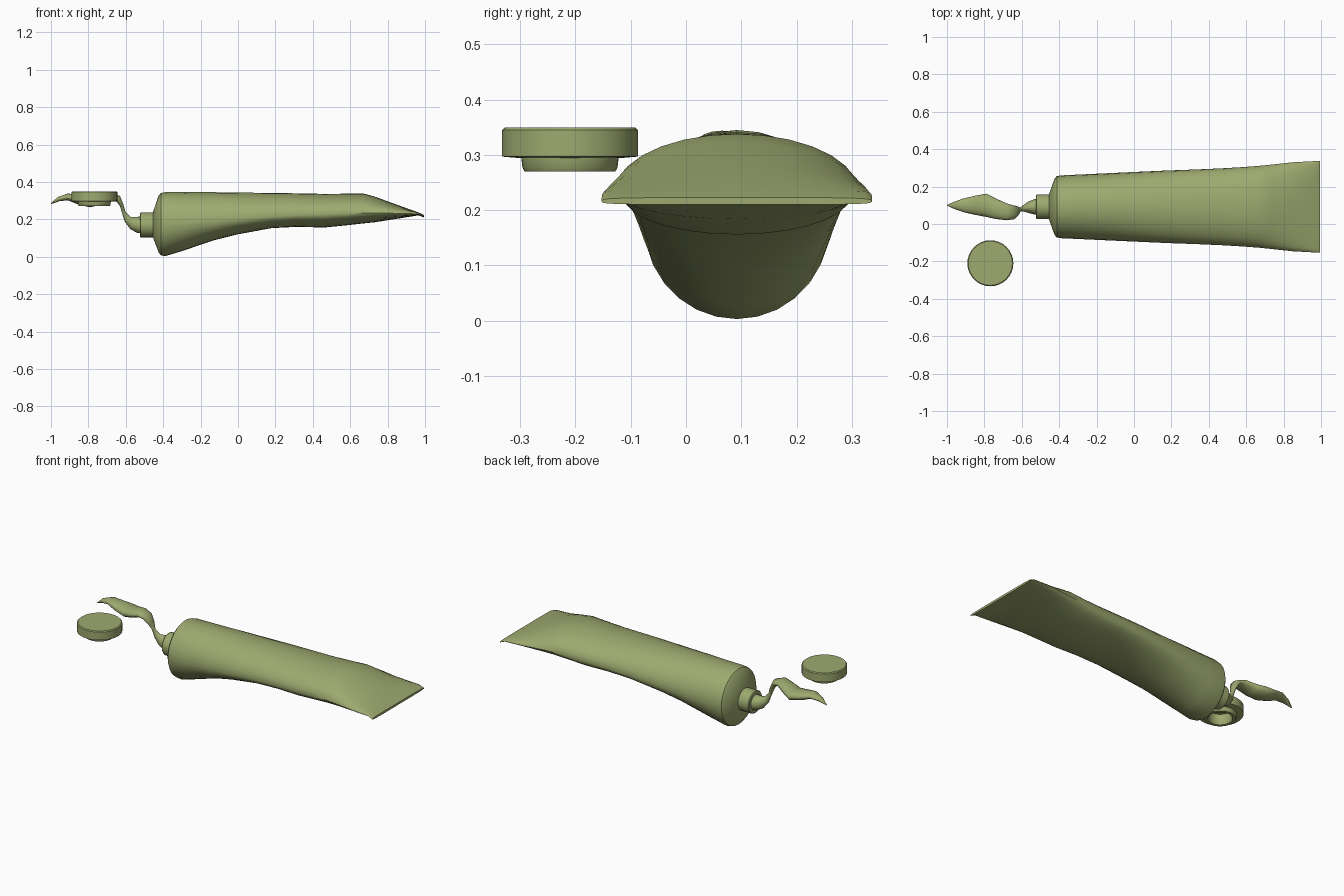
import bpy, bmesh
from math import cos, sin, pi, radians
from mathutils import Vector

default = bpy.data.objects.get("Cube")
if default:
    bpy.data.objects.remove(default, do_unlink=True)

# One olive colour for everything
olive = bpy.data.materials.new("olive green")
olive.use_nodes = True
colour = (0.34, 0.40, 0.16, 1)
olive.diffuse_color = colour
olive.node_tree.nodes["Principled BSDF"].inputs["Base Color"].default_value = colour

AXIS_Y = 0.092


def loft(name, rings, sharp=35):
    """Skin a list of equal-length point rings and close both ends."""
    bm = bmesh.new()
    loops = [[bm.verts.new(p) for p in ring] for ring in rings]
    count = len(loops[0])
    for a, b in zip(loops, loops[1:]):
        for i in range(count):
            j = (i + 1) % count
            bm.faces.new((a[i], a[j], b[j], b[i]))
    bm.faces.new(loops[0])
    bm.faces.new(loops[-1])
    bmesh.ops.recalc_face_normals(bm, faces=bm.faces)
    mesh = bpy.data.meshes.new(name)
    bm.to_mesh(mesh)
    bm.free()
    mesh.materials.append(olive)
    obj = bpy.data.objects.new(name, mesh)
    bpy.context.collection.objects.link(obj)
    bpy.ops.object.select_all(action="DESELECT")
    obj.select_set(True)
    bpy.context.view_layer.objects.active = obj
    bpy.ops.object.shade_smooth_by_angle(angle=radians(sharp))
    return obj


def angles(count):
    return [2 * pi * i / count for i in range(count)]


def power(value, exponent):
    return (1 if value >= 0 else -1) * abs(value) ** exponent


def tube_ring(x, top, bottom, waist, half_width, exponent=1):
    """Section across x with different heights above and below its waist."""
    ring = []
    for a in angles(28):
        c, s = power(cos(a), exponent), power(sin(a), exponent)
        height = top - waist if s > 0 else waist - bottom
        ring.append((x, AXIS_Y + half_width * c, waist + height * s))
    return ring


# Squeezed tube: round at the shoulder, dented below, flattened at the tail
# x, top, bottom, waist, half width, squareness
body_sections = [
    (-.455, .238, .104, .17, .066),
    (-.425, .325, .025, .174, .15),
    (-.413, .34, .008, .174, .164),
    (-.39, .345, .003, .175, .168),
    (-.3, .345, .03, .178, .172),
    (-.13, .345, .088, .19, .18),
    (0, .343, .12, .2, .186),
    (.18, .341, .153, .215, .194),
    (.32, .339, .16, .222, .199),
    (.46, .336, .156, .225, .205),
    (.58, .337, .168, .23, .212),
    (.67, .338, .178, .235, .219),
    (.73, .322, .184, .235, .225),
    (.85, .278, .203, .232, .238),
    (.965, .237, .221, .229, .244, .6),
    (.995, .223, .21, .216, .245, .5),
]
loft("tube_body", [tube_ring(*s) for s in body_sections])

# Neck with a recessed mouth
neck_profile = [(-.44, .066), (-.52, .066), (-.525, .062), (-.525, .046), (-.505, .044)]
loft("tube_neck", [tube_ring(x, .17 + r, .17 - r, .17, r) for x, r in neck_profile])

# Squeezed-out paste: centre x, y, z, half width, half thickness
paste_path = [
    (-.5, .092, .17, .043, .045),
    (-.53, .092, .171, .042, .045),
    (-.56, .09, .18, .032, .036),
    (-.59, .083, .2, .016, .02),
    (-.61, .077, .235, .009, .01),
    (-.622, .07, .275, .025, .01),
    (-.642, .062, .312, .037, .017),
    (-.68, .065, .323, .045, .021),
    (-.74, .082, .305, .055, .027),
    (-.79, .1, .294, .062, .03),
    (-.85, .1, .305, .051, .026),
    (-.91, .1, .32, .037, .018),
    (-.96, .1, .308, .02, .012),
    (-1, .1, .283, .002, .002),
]
paste_rings = []
for i, (x, y, z, width, thick) in enumerate(paste_path):
    before = paste_path[max(i - 1, 0)]
    after = paste_path[min(i + 1, len(paste_path) - 1)]
    along = Vector((after[0] - before[0], 0, after[2] - before[2])).normalized()
    up = Vector((along.z, 0, -along.x))
    side = Vector((0, 1, 0))
    paste_rings.append([Vector((x, y, z)) + side * width * cos(a) + up * thick * sin(a)
                        for a in angles(16)])
loft("squeezed_paste", paste_rings, sharp=70)

# Screw cap lying beside the tube, hollow underneath: radius, height
cap_x, cap_y = -.768, -.21
cap_profile = [(.118, .35), (.123, .345), (.123, .297), (.088, .294), (.086, .277),
               (.082, .27), (.066, .27), (.062, .276), (.06, .33)]
loft("screw_cap", [[(cap_x + r * cos(a), cap_y + r * sin(a), z) for a in angles(32)]
                   for r, z in cap_profile])
